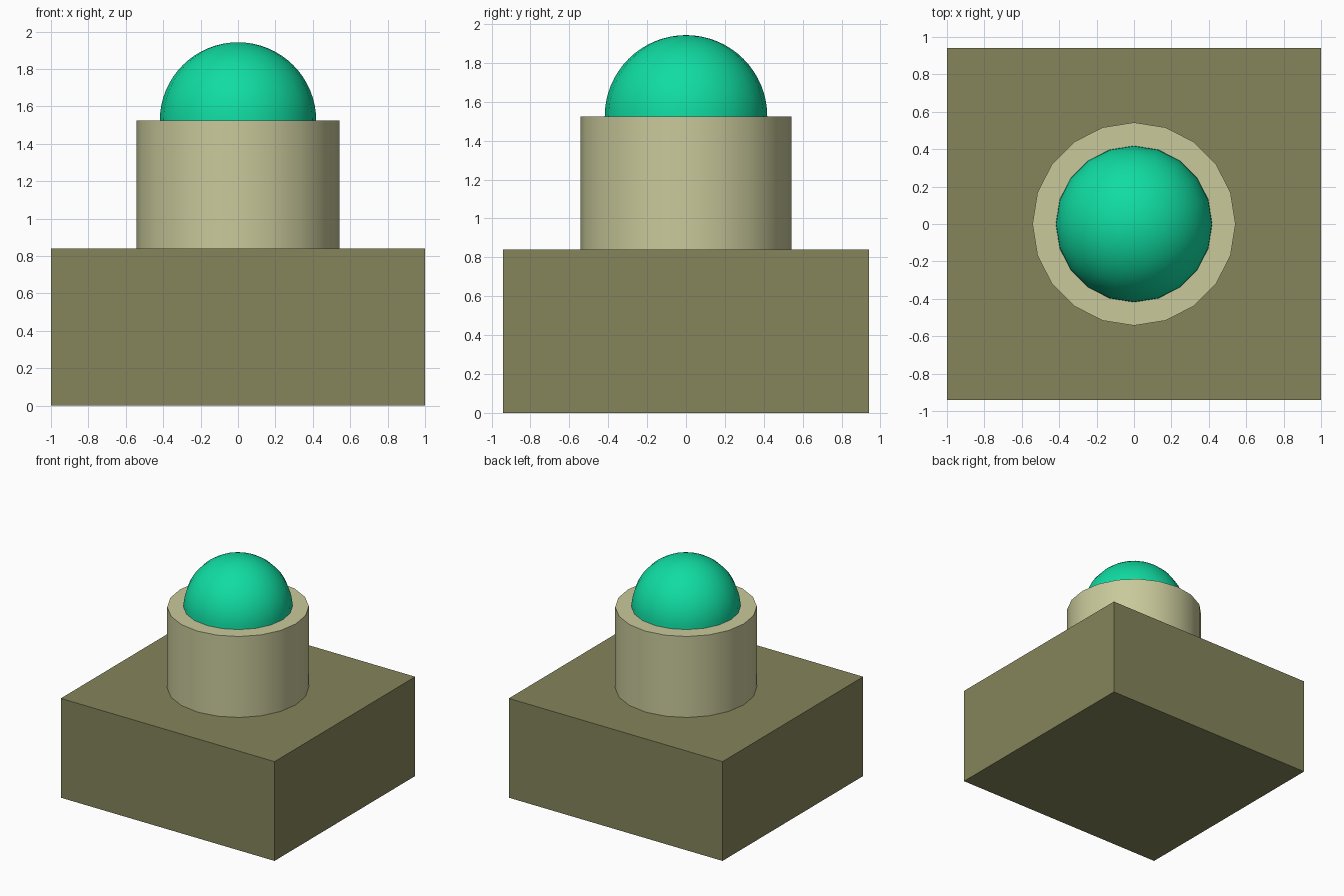
import bpy
import bmesh
import math
from mathutils import Matrix

cube = bpy.data.objects.get("Cube")
if cube:
    bpy.data.objects.remove(cube, do_unlink=True)

BASE_TOP = 0.84
DRUM_TOP = 1.525
SIDES = 20


def srgb(*rgb):
    """Convert 0-255 sRGB values to a linear colour."""
    lin = [((c / 255 + 0.055) / 1.055) ** 2.4 if c > 10 else c / 255 / 12.92 for c in rgb]
    return (*lin, 1.0)


def material(name, colour):
    mat = bpy.data.materials.new(name)
    mat.use_nodes = True
    mat.diffuse_color = colour
    mat.node_tree.nodes["Principled BSDF"].inputs["Base Color"].default_value = colour
    return mat


def make_object(name, bm, mat, smooth=False):
    bmesh.ops.recalc_face_normals(bm, faces=bm.faces)
    mesh = bpy.data.meshes.new(name)
    bm.to_mesh(mesh)
    bm.free()
    mesh.materials.append(mat)
    obj = bpy.data.objects.new(name, mesh)
    bpy.context.collection.objects.link(obj)
    if smooth:
        bpy.ops.object.select_all(action="DESELECT")
        obj.select_set(True)
        bpy.context.view_layer.objects.active = obj
        bpy.ops.object.shade_smooth_by_angle(angle=math.radians(40))
    return obj


olive = material("dark olive", srgb(133, 133, 91))
khaki = material("pale khaki", srgb(201, 201, 155))
green = material("sea green", srgb(16, 220, 162))

# Base block
bm = bmesh.new()
bmesh.ops.create_cube(bm, size=1, matrix=Matrix.Translation((0, 0, BASE_TOP / 2))
                      @ Matrix.Diagonal((2.0, 1.88, BASE_TOP, 1)))
make_object("base_block", bm, olive)

# Drum standing on the base
bm = bmesh.new()
bmesh.ops.create_cone(bm, cap_ends=True, segments=SIDES, radius1=0.543, radius2=0.543,
                      depth=DRUM_TOP - BASE_TOP,
                      matrix=Matrix.Translation((0, 0, (DRUM_TOP + BASE_TOP) / 2)))
make_object("drum", bm, khaki, smooth=True)

# Dome: upper half of a sphere resting on the drum
bm = bmesh.new()
bmesh.ops.create_uvsphere(bm, u_segments=SIDES, v_segments=32, radius=0.418)
bmesh.ops.delete(bm, geom=[v for v in bm.verts if v.co.z < -0.001], context="VERTS")
bmesh.ops.translate(bm, verts=bm.verts, vec=(0, 0, DRUM_TOP))
make_object("dome", bm, green, smooth=True)
